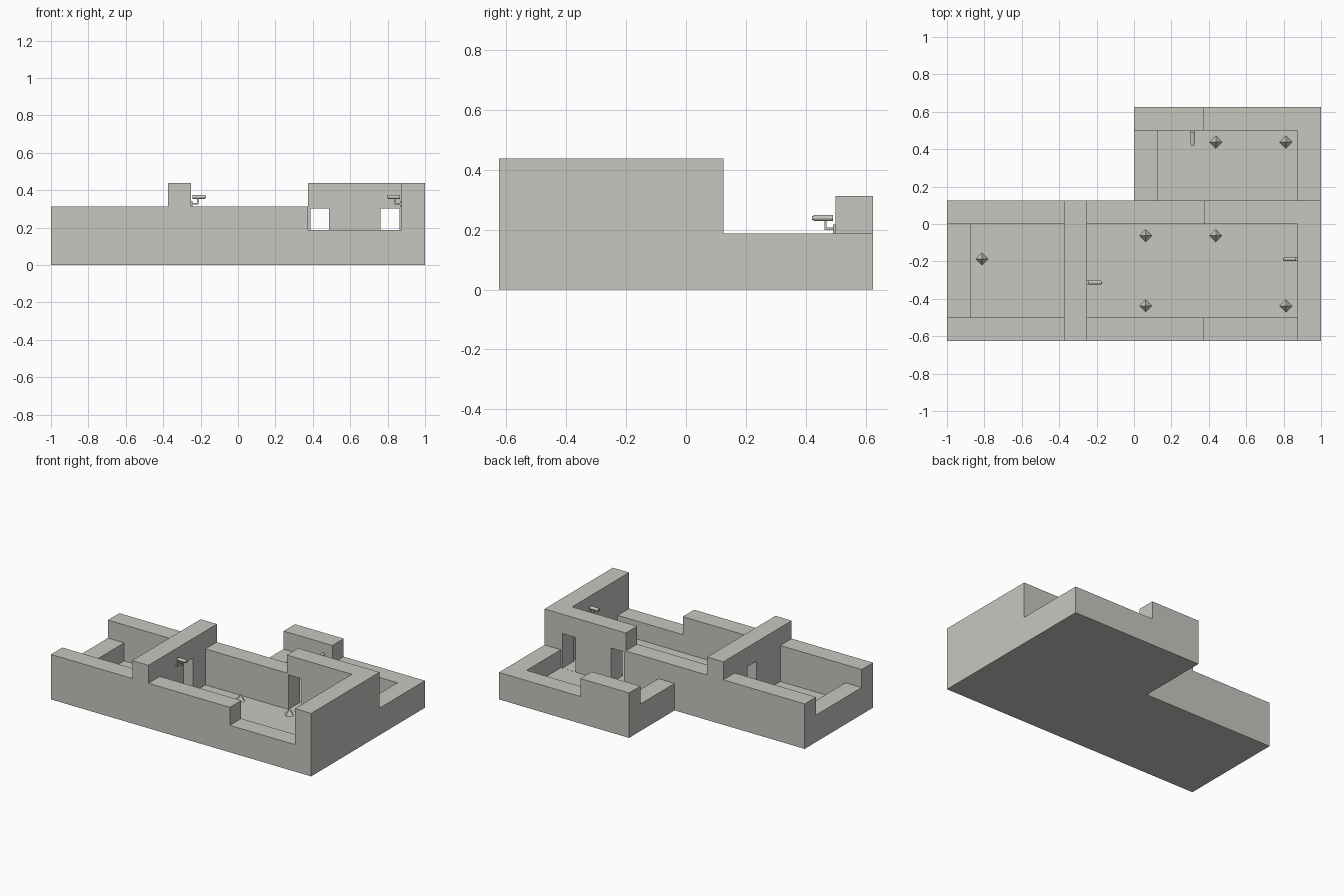
import bpy, bmesh, math
from mathutils import Vector, Matrix

if "Cube" in bpy.data.objects:
    bpy.data.objects.remove(bpy.data.objects["Cube"])

C = 0.125                                   # grid cell = wall thickness
LEVELS = [0, 0.0625, 0.1875, 0.3125, 0.4375]  # underside, floor, low, mid, tall

stone = bpy.data.materials.new("warm_grey")
stone.diffuse_color = (0.58, 0.565, 0.53, 1)
stone.use_nodes = True
stone.node_tree.nodes["Principled BSDF"].inputs["Base Color"].default_value = stone.diffuse_color


def make_object(name, bm):
    me = bpy.data.meshes.new(name)
    bmesh.ops.recalc_face_normals(bm, faces=bm.faces[:])
    bm.to_mesh(me)
    bm.free()
    me.materials.append(stone)
    ob = bpy.data.objects.new(name, me)
    bpy.context.scene.collection.objects.link(ob)
    return ob


def add_box(bm, lo, hi):
    lo, hi = Vector(lo), Vector(hi)
    m = Matrix.Translation((lo + hi) / 2) @ Matrix.Diagonal((*(hi - lo), 1))
    bmesh.ops.create_cube(bm, size=1, matrix=m)


# Floor plan in cells (x0, x1, y0, y1, level); later entries overwrite earlier
plan = [
    (0, 16, 0, 6, 1), (8, 16, 6, 10, 1),     # floors of both wings
    (0, 1, 0, 6, 2),                         # low left wall
    (8, 9, 6, 10, 2), (15, 16, 6, 10, 2), (9, 15, 9, 10, 2),  # rear room walls
    (8, 11, 9, 10, 3),                       # raised rear corner
    (0, 11, 0, 1, 3), (11, 15, 0, 1, 2),     # front wall with dropped section
    (0, 11, 5, 6, 3), (11, 16, 5, 6, 4),     # middle wall
    (5, 6, 0, 6, 4), (15, 16, 0, 6, 4),      # tall partition and right wall
]
height = {}
for x0, x1, y0, y1, lev in plan:
    for i in range(x0, x1):
        for j in range(y0, y1):
            height[i, j] = lev


def filled(i, j, k):
    return 0 <= k < height.get((i, j), 0)


# Building shell: outer skin of the stacked cells
bm = bmesh.new()
for (i, j), lev in height.items():
    for k in range(lev):
        for axis in range(3):
            for side in (0, 1):
                n = [i, j, k]
                n[axis] += 2 * side - 1
                if filled(*n):
                    continue
                u, v = [a for a in range(3) if a != axis]
                quad = []
                for du, dv in ((0, 0), (1, 0), (1, 1), (0, 1)):
                    p = [i, j, k]
                    p[axis] += side
                    p[u] += du
                    p[v] += dv
                    quad.append(bm.verts.new((p[0] * C - 1, p[1] * C - 0.625, LEVELS[p[2]])))
                bm.faces.new(quad)
bmesh.ops.remove_doubles(bm, verts=bm.verts[:], dist=1e-4)
bmesh.ops.recalc_face_normals(bm, faces=bm.faces[:])
bmesh.ops.dissolve_limit(bm, angle_limit=0.01, verts=bm.verts[:], edges=bm.edges[:])
shell = make_object("building_shell", bm)

# Doorways cut through the inner walls
bm = bmesh.new()
z0, z1, w = 0.063, 0.303, 0.05
for x in (0.4375, 0.8125):
    add_box(bm, (x - w, -0.02, z0), (x + w, 0.145, z1))
add_box(bm, (-0.395, -0.1875 - w, z0), (-0.23, -0.1875 + w, z1))
cutter = make_object("doorway_cutter", bm)
cutter.hide_render = True
mod = shell.modifiers.new("doorways", 'BOOLEAN')
mod.operation = 'DIFFERENCE'
mod.solver = 'EXACT'
mod.object = cutter
bpy.context.view_layer.objects.active = shell
bpy.ops.object.modifier_apply(modifier=mod.name)
bpy.data.objects.remove(cutter)

# Floor markers: small four-sided pyramids
spots = [(-0.8125, -0.1875), (0.0625, -0.0625), (0.4375, -0.0625), (0.0625, -0.4375),
         (0.8125, -0.4375), (0.4375, 0.4375), (0.8125, 0.4375)]
for n, (x, y) in enumerate(spots, 1):
    bm = bmesh.new()
    m = Matrix.Translation((x, y, 0.0625 + 0.021))
    bmesh.ops.create_cone(bm, cap_ends=True, segments=4, radius1=0.034, radius2=0,
                          depth=0.042, matrix=m)
    # corners point along the axes
    bm.verts.ensure_lookup_table()
    if min(abs(bm.verts[0].co.x - x), abs(bm.verts[0].co.y - y)) > 0.01:
        bmesh.ops.rotate(bm, verts=bm.verts[:], cent=(x, y, 0),
                         matrix=Matrix.Rotation(math.pi / 4, 3, 'Z'))
    make_object(f"floor_marker_{n}", bm)


# Wall cameras: built pointing along +x from the wall, z = 0 at the wall top
def wall_camera(name, loc, angle):
    bm = bmesh.new()
    add_box(bm, (0, -0.011, -0.125), (0.008, 0.011, -0.096))          # wall plate
    add_box(bm, (0.006, -0.004, -0.113), (0.038, 0.004, -0.105))      # arm
    add_box(bm, (0.030, -0.004, -0.110), (0.038, 0.004, -0.080))      # stem
    turn = Matrix.Rotation(math.pi / 2, 4, 'Y')
    for x0, x1, r in ((0.008, 0.074, 0.0108), (0.072, 0.079, 0.007)):  # body, lens
        m = Matrix.Translation(((x0 + x1) / 2, 0, -0.0735)) @ turn
        bmesh.ops.create_cone(bm, cap_ends=True, segments=12, radius1=r, radius2=r,
                              depth=x1 - x0, matrix=m)
    bmesh.ops.transform(bm, verts=bm.verts[:],
                        matrix=Matrix.Translation(loc) @ Matrix.Rotation(angle, 4, 'Z'))
    make_object(name, bm)


wall_camera("partition_camera", (-0.25, -0.3125, 0.4375), 0)
wall_camera("right_wall_camera", (0.875, -0.1875, 0.4375), math.pi)
wall_camera("rear_wall_camera", (0.3125, 0.5, 0.3125), -math.pi / 2)
